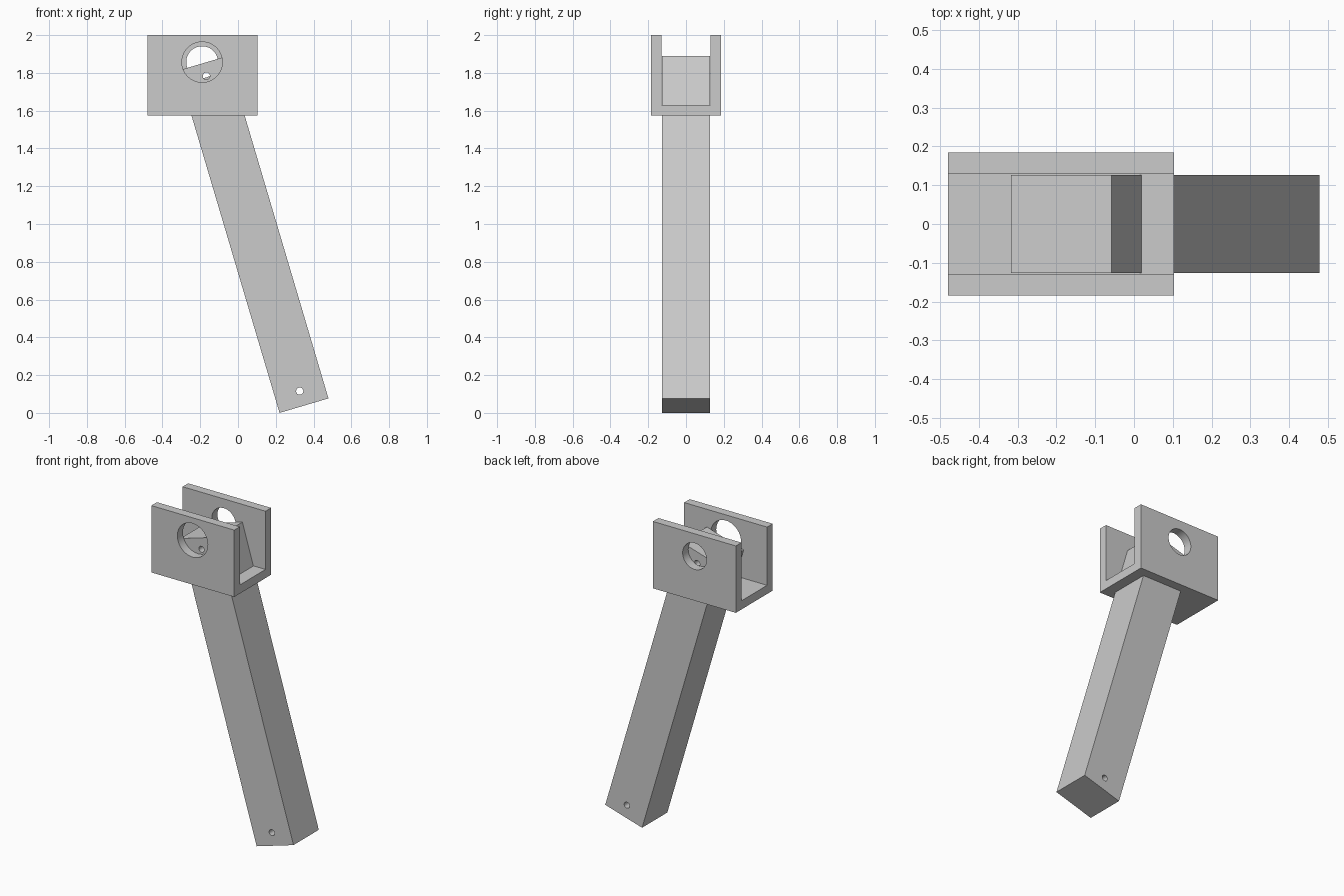
import bpy, bmesh, math
from mathutils import Vector

cube = bpy.data.objects.get("Cube")
if cube:
    bpy.data.objects.remove(cube, do_unlink=True)

grey = bpy.data.materials.new("light grey")
grey.use_nodes = True
colour = (0.6, 0.6, 0.6, 1)
grey.diffuse_color = colour
for node in grey.node_tree.nodes:
    if node.type == "BSDF_PRINCIPLED":
        node.inputs["Base Color"].default_value = colour


def extrude(name, points, direction):
    """Solid made by sweeping a closed outline along a direction."""
    bm = bmesh.new()
    face = bm.faces.new([bm.verts.new(p) for p in points])
    swept = bmesh.ops.extrude_face_region(bm, geom=[face], use_keep_orig=True)
    verts = [g for g in swept["geom"] if isinstance(g, bmesh.types.BMVert)]
    bmesh.ops.translate(bm, verts=verts, vec=direction)
    bmesh.ops.recalc_face_normals(bm, faces=bm.faces)
    mesh = bpy.data.meshes.new(name)
    bm.to_mesh(mesh)
    bm.free()
    mesh.materials.append(grey)
    ob = bpy.data.objects.new(name, mesh)
    bpy.context.collection.objects.link(ob)
    return ob


def drill(ob, x, z, radius, y_start, y_end, sides):
    """Cut a round hole along y."""
    ring = [(x + radius * math.cos(i * math.tau / sides), y_start,
             z + radius * math.sin(i * math.tau / sides)) for i in range(sides)]
    cutter = extrude("hole_cutter", ring, (0, y_end - y_start, 0))
    cutter.hide_render = True
    mod = ob.modifiers.new("hole", "BOOLEAN")
    mod.operation, mod.solver, mod.object = "DIFFERENCE", "EXACT", cutter
    bpy.context.view_layer.objects.active = ob
    bpy.ops.object.modifier_apply(modifier=mod.name)
    bpy.data.objects.remove(cutter, do_unlink=True)


# U-shaped bracket, open at the top and at both ends
left, right, bottom, floor, top = -0.48, 0.103, 1.575, 1.63, 2.0
outer, inner = 0.185, 0.129
half = [(outer, bottom), (outer, top), (inner, top), (inner, floor)]
outline = half + [(-y, z) for y, z in reversed(half)]
bracket = extrude("bracket", [(left, y, z) for y, z in outline],
                  (right - left, 0, 0))
# Large hole in the front wall, smaller one in the back wall
drill(bracket, -0.19, 1.857, 0.107, -0.3, 0, 64)
drill(bracket, -0.19, 1.857, 0.084, 0, 0.3, 64)

# Leaning square bar that passes through the bracket floor
lean = math.radians(16.5)
along = Vector((-math.sin(lean), 0, math.cos(lean)))
across = Vector((math.cos(lean), 0, math.sin(lean)))
width, length, depth = 0.27, 1.89, 0.127
foot = Vector((0.22, -depth, 0.0))
bar = extrude("bar", [foot, foot + across * width,
                      foot + across * width + along * length,
                      foot + along * length], (0, 2 * depth, 0))
# Pin holes near both ends
for distance in (0.08, 1.82):
    pin = foot + across * width / 2 + along * distance
    drill(bar, pin.x, pin.z, 0.019, -0.3, 0.3, 32)

for ob in (bracket, bar):
    bpy.ops.object.select_all(action="DESELECT")
    ob.select_set(True)
    bpy.context.view_layer.objects.active = ob
    bpy.ops.object.shade_smooth_by_angle(angle=math.radians(30))
